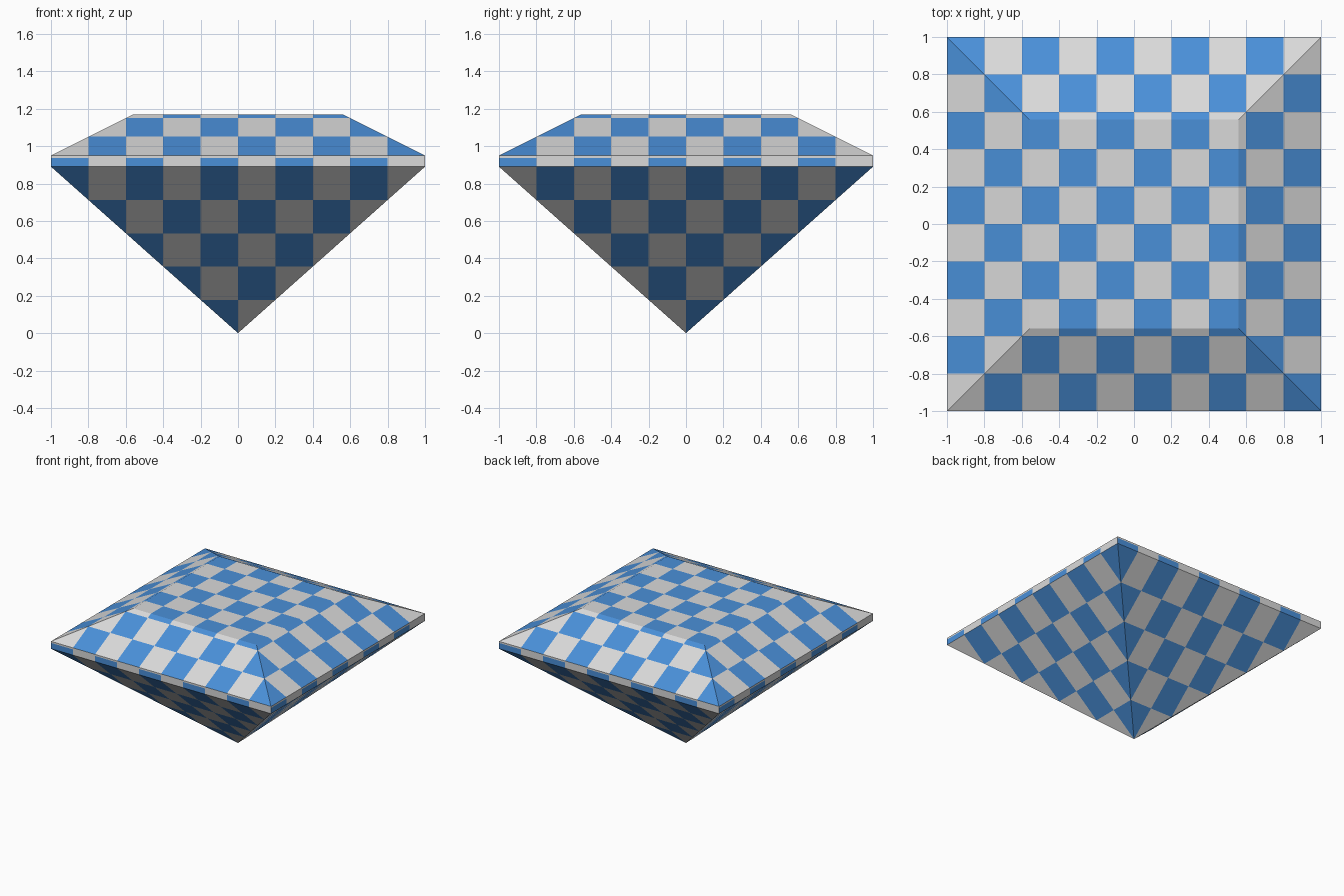
import bpy, bmesh, math
from mathutils import Vector

if "Cube" in bpy.data.objects:
    bpy.data.objects.remove(bpy.data.objects["Cube"])

CELL = 0.2
GIRDLE_LOW, GIRDLE_HIGH, TABLE_Z, TABLE_HALF = 0.89, 0.95, 1.17, 0.56
STRIPE_TOP = 0.937          # top of the blue blocks on the girdle


def material(name, rgb):
    m = bpy.data.materials.new(name)
    to_linear = lambda c: ((c / 255 + 0.055) / 1.055) ** 2.4
    m.diffuse_color = (*[to_linear(c) for c in rgb], 1)
    m.use_nodes = True
    m.node_tree.nodes["Principled BSDF"].inputs["Base Color"].default_value = m.diffuse_color
    return m


def cell(v):
    return math.floor(v / CELL + 5)


def is_blue(face):
    c, n = face.calc_center_median(), face.normal
    i, j = cell(c.x), cell(c.y)
    if abs(n.z) < 0.01:                      # girdle: blocks along each side
        if c.z > STRIPE_TOP:
            return False
        along = i if abs(n.y) > 0.5 else j
        start = 0 if (n.y < -0.5 or n.x > 0.5) else 1
        return along % 2 == start
    return (i + j) % 2 == (1 if n.z > 0 else 0)   # crown odd, pavilion even


# Square-cut gem from stacked square rings on a point
bm = bmesh.new()
corners = [(-1, -1), (1, -1), (1, 1), (-1, 1)]
tip = bm.verts.new((0, 0, 0))
rings = [[bm.verts.new((x * h, y * h, z)) for x, y in corners]
         for h, z in ((1, GIRDLE_LOW), (1, GIRDLE_HIGH), (TABLE_HALF, TABLE_Z))]
for k in range(4):
    n = (k + 1) % 4
    bm.faces.new((tip, rings[0][n], rings[0][k]))
    for low, high in zip(rings, rings[1:]):
        bm.faces.new((low[k], low[n], high[n], high[k]))
bm.faces.new(rings[2])

# Cut the checker grid into the faces
cuts = [(Vector(axis) * k * CELL, axis) for axis in ((1, 0, 0), (0, 1, 0)) for k in range(-4, 5)]
cuts.append(((0, 0, STRIPE_TOP), (0, 0, 1)))
for co, axis in cuts:
    bmesh.ops.bisect_plane(bm, geom=bm.verts[:] + bm.edges[:] + bm.faces[:],
                           dist=1e-5, plane_co=co, plane_no=axis)
bmesh.ops.recalc_face_normals(bm, faces=bm.faces[:])
bm.normal_update()
for f in bm.faces:
    f.material_index = int(is_blue(f))

mesh = bpy.data.meshes.new("gem")
bm.to_mesh(mesh)
bm.free()
mesh.materials.append(material("light grey", (218, 218, 218)))
mesh.materials.append(material("blue", (74, 144, 217)))
bpy.context.collection.objects.link(bpy.data.objects.new("gem", mesh))
